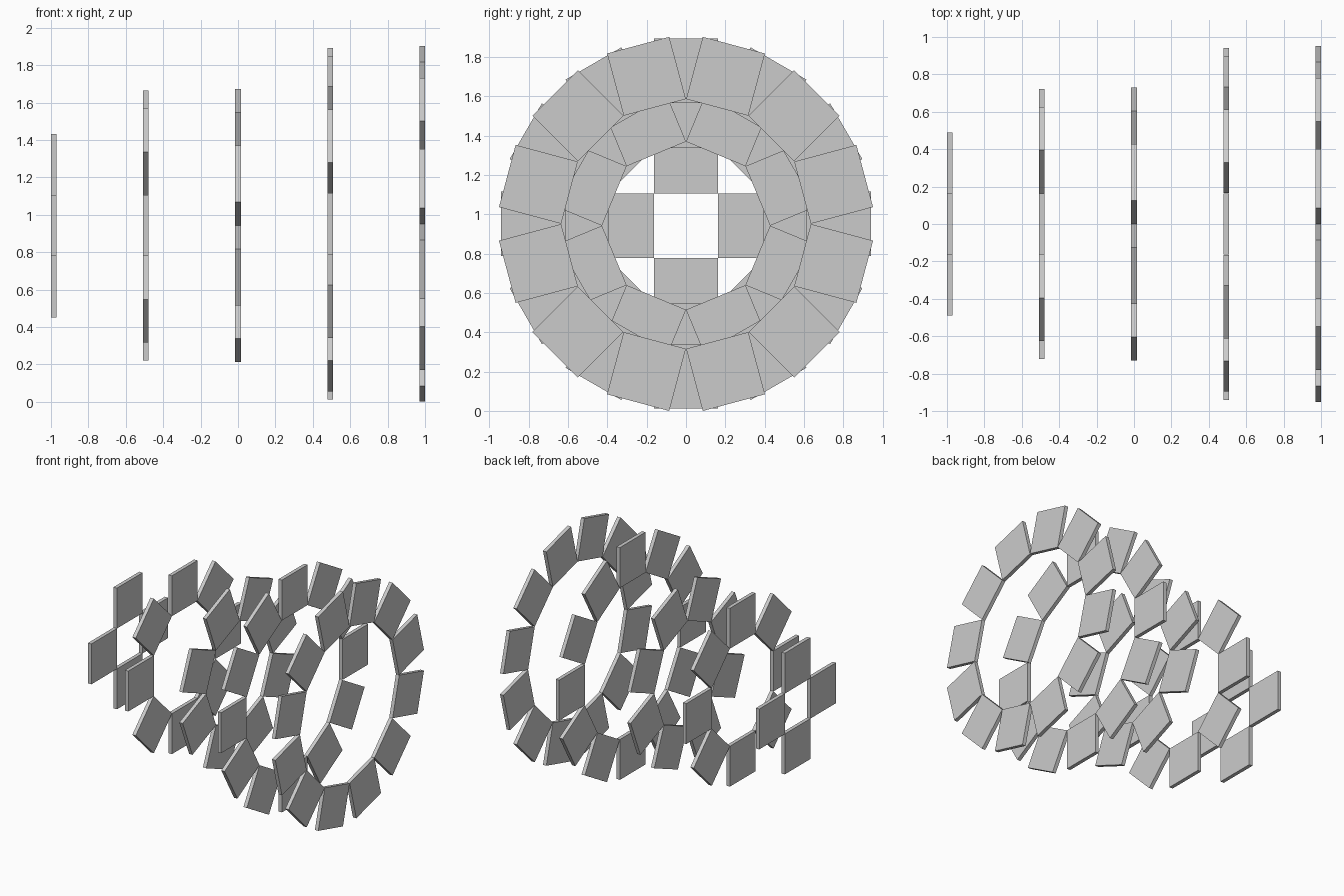
import bpy
import bmesh
from math import pi, tan
from mathutils import Matrix, Vector

if "Cube" in bpy.data.objects:
    bpy.data.objects.remove(bpy.data.objects["Cube"])

SIDE = 0.327      # edge of each square panel
THICK = 0.03


def panel_ring(name, x, z, count, half_turn, extra=0.0):
    """Ring of square panels whose inner corners meet, facing along x."""
    radius = SIDE / 2 / tan(pi / count) + SIDE / 2 + extra
    bm = bmesh.new()
    for i in range(count):
        angle = 2 * pi * (i + (0.5 if half_turn else 0)) / count
        m = (Matrix.Rotation(angle, 4, 'X')
             @ Matrix.Translation((0, 0, radius))
             @ Matrix.Diagonal((THICK, SIDE, SIDE, 1)))
        bmesh.ops.create_cube(bm, size=1, matrix=m)
    mesh = bpy.data.meshes.new(name)
    bm.to_mesh(mesh)
    bm.free()
    obj = bpy.data.objects.new(name, mesh)
    obj.location = Vector((x, 0, z))
    bpy.context.collection.objects.link(obj)


# Five rings, small to large; alternate rings are turned by half a step
panel_ring("end_ring_small", -0.985, 0.942, 4, False)
panel_ring("middle_ring_a", -0.4925, 0.942, 8, False)
panel_ring("middle_ring_b", 0.0, 0.942, 8, True)
panel_ring("large_ring", 0.4925, 0.952, 12, False, 0.003)
panel_ring("end_ring_large", 0.985, 0.951, 12, True, 0.003)
